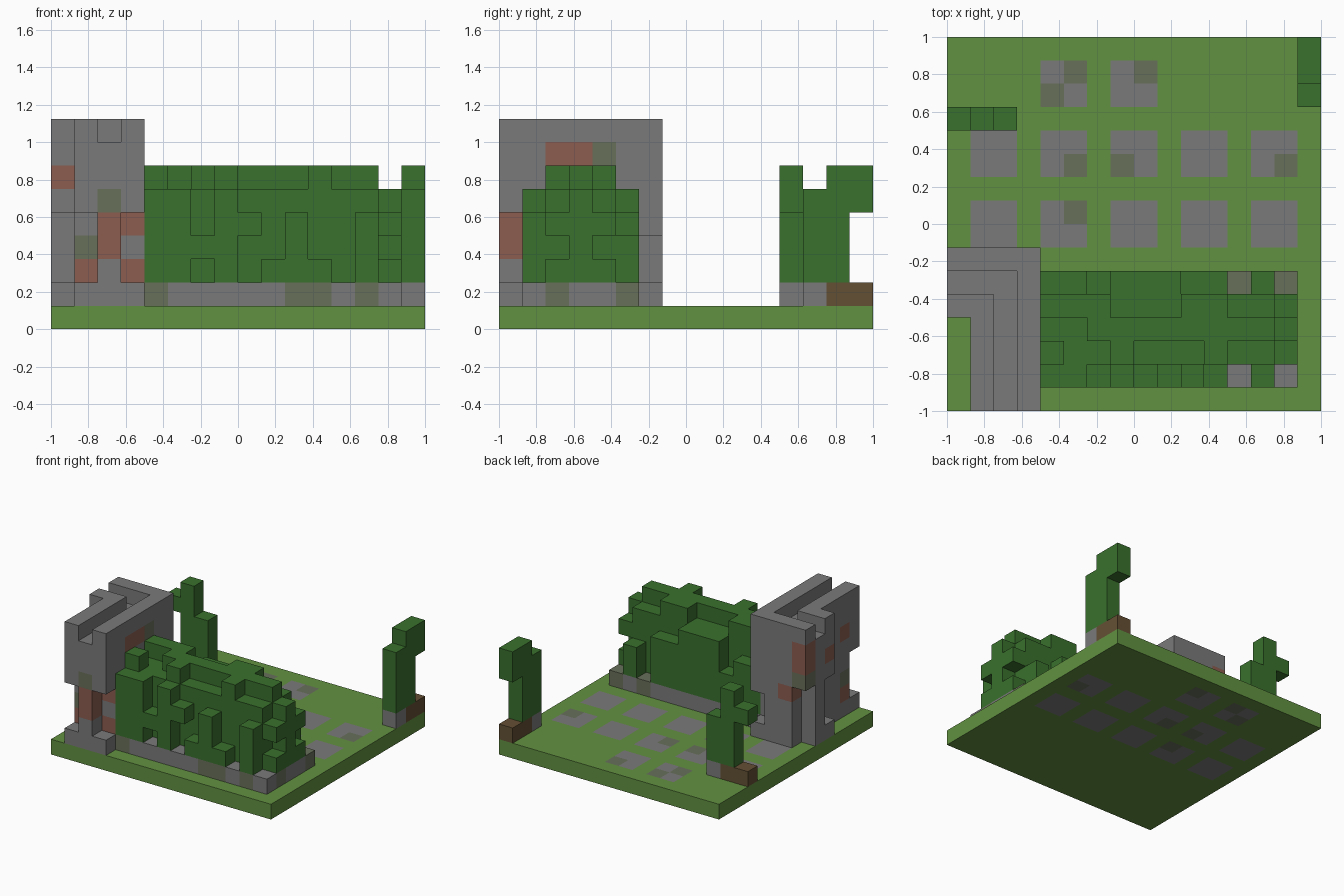
import bpy, bmesh
from mathutils import Vector

if "Cube" in bpy.data.objects:
    bpy.data.objects.remove(bpy.data.objects["Cube"])

U = 0.125
COLOURS = {
    "grass": (0.122, 0.283, 0.053),
    "leaf": (0.041, 0.162, 0.026),
    "stone": (0.195, 0.195, 0.195),
    "mossy_stone": (0.138, 0.162, 0.102),
    "brick": (0.262, 0.107, 0.08),
    "wood": (0.127, 0.08, 0.034),
}
NAMES = list(COLOURS)
MATS = []
for name, rgb in COLOURS.items():
    m = bpy.data.materials.new(name)
    m.use_nodes = True
    m.diffuse_color = (*rgb, 1)
    bsdf = m.node_tree.nodes["Principled BSDF"]
    bsdf.inputs["Base Color"].default_value = (*rgb, 1)
    bsdf.inputs["Roughness"].default_value = 0.9
    MATS.append(m)

AXES = [Vector(a) for a in ((1, 0, 0), (0, 1, 0), (0, 0, 1))]


def fill(cells, xs, ys, zs, colour):
    """Fill a box of cells; the ranges include both ends."""
    for i in range(xs[0], xs[1] + 1):
        for j in range(ys[0], ys[1] + 1):
            for k in range(zs[0], zs[1] + 1):
                cells[i, j, k] = colour


def carve(cells, xs, ys, zs):
    for c in list(cells):
        if all(r[0] <= v <= r[1] for v, r in zip(c, (xs, ys, zs))):
            del cells[c]


def paint(cells, colour, *spots):
    for s in spots:
        if s in cells:
            cells[s] = colour


def build(name, cells):
    """Skin the outside of a set of cells as one flat shaded mesh."""
    bm = bmesh.new()
    for c, colour in cells.items():
        mid = Vector(c) + Vector((0.5, 0.5, 0.5))
        for a in range(3):
            for s in (-1, 1):
                n = AXES[a] * s
                if tuple(int(v) for v in Vector(c) + n) in cells:
                    continue
                u = AXES[(a + 1) % 3] / 2
                v = AXES[(a + 2) % 3] / 2 * s
                o = mid + n / 2
                pts = [o - u - v, o + u - v, o + u + v, o - u + v]
                f = bm.faces.new([bm.verts.new(p * U - Vector((1, 1, 0))) for p in pts])
                f.material_index = NAMES.index(colour)
    bmesh.ops.remove_doubles(bm, verts=bm.verts, dist=0.001)
    mesh = bpy.data.meshes.new(name)
    bm.to_mesh(mesh)
    bm.free()
    for m in MATS:
        mesh.materials.append(m)
    obj = bpy.data.objects.new(name, mesh)
    bpy.context.collection.objects.link(obj)


# Lawn with square paving stones
lawn = {}
fill(lawn, (0, 15), (0, 15), (0, 0), "grass")
for j in (7, 10, 13):
    for i in ((4, 7) if j == 13 else (1, 4, 7, 10, 13)):
        fill(lawn, (i, i + 1), (j, j + 1), (0, 0), "stone")
paint(lawn, "mossy_stone", (5, 14, 0), (4, 13, 0), (8, 14, 0), (5, 10, 0),
      (7, 10, 0), (14, 10, 0), (5, 8, 0))
build("lawn", lawn)

# Corner ruin: two tall walls in three layers, the middle one lower
ruin = {}
for layer in range(3):
    top = 7 if layer == 1 else 8
    fill(ruin, (1 + layer, 1 + layer), (0, 4 + layer), (1, top), "stone")
    fill(ruin, (0, 1 + layer), (4 + layer, 4 + layer), (1, top), "stone")
# Undercut outer layers at the free ends and the back corner
for i in (1, 3):
    carve(ruin, (i, i), (0, 0), (2, 4))
carve(ruin, (0, 0), (4, 4), (2, 4))
carve(ruin, (0, 0), (6, 6), (1, 4))
carve(ruin, (3, 3), (6, 6), (2, 3))
paint(ruin, "brick", (2, 0, 3), (2, 0, 4), (3, 1, 4), (3, 1, 2), (1, 1, 2),
      (0, 4, 6), (0, 6, 6), (0, 6, 7), (1, 6, 4), (3, 2, 7), (3, 3, 7), (1, 1, 6))
paint(ruin, "mossy_stone", (2, 0, 5), (1, 1, 3), (0, 6, 5), (3, 4, 7))
build("ruined_wall", ruin)

# Planter kerb beside the ruin
kerb = {}
fill(kerb, (4, 14), (1, 5), (1, 1), "stone")
paint(kerb, "mossy_stone", (4, 1, 1), (10, 1, 1), (11, 1, 1), (13, 1, 1),
      (14, 2, 1), (12, 5, 1), (14, 5, 1))
build("planter_kerb", kerb)

# Lumpy hedge: top level of each column, one row per step back
hedge = {}
ROWS = ["66465353050", "76676667665", "66777777776", "77766677665", "55466655040"]
for j, row in enumerate(ROWS, 1):
    for i, top in enumerate(row, 4):
        if int(top):
            fill(hedge, (i, i), (j, j), (2, int(top) - 1), "leaf")
for j in (2, 4):
    carve(hedge, (14, 14), (j, j), (3, 3))
carve(hedge, (6, 6), (1, 1), (2, 2))
carve(hedge, (8, 8), (1, 1), (2, 3))
build("hedge", hedge)

# Shrub on the right edge
shrub = {}
fill(shrub, (0, 1), (12, 12), (1, 1), "wood")
fill(shrub, (2, 2), (12, 12), (1, 1), "stone")
fill(shrub, (0, 0), (12, 12), (5, 5), "leaf")
fill(shrub, (1, 1), (12, 12), (2, 6), "leaf")
fill(shrub, (2, 2), (12, 12), (2, 4), "leaf")
build("side_shrub", shrub)

# Shrub in the back left corner
corner = {}
fill(corner, (15, 15), (13, 13), (1, 1), "stone")
fill(corner, (15, 15), (14, 15), (1, 1), "wood")
fill(corner, (15, 15), (13, 13), (2, 5), "leaf")
fill(corner, (15, 15), (14, 14), (2, 6), "leaf")
fill(corner, (15, 15), (15, 15), (5, 6), "leaf")
build("corner_shrub", corner)
